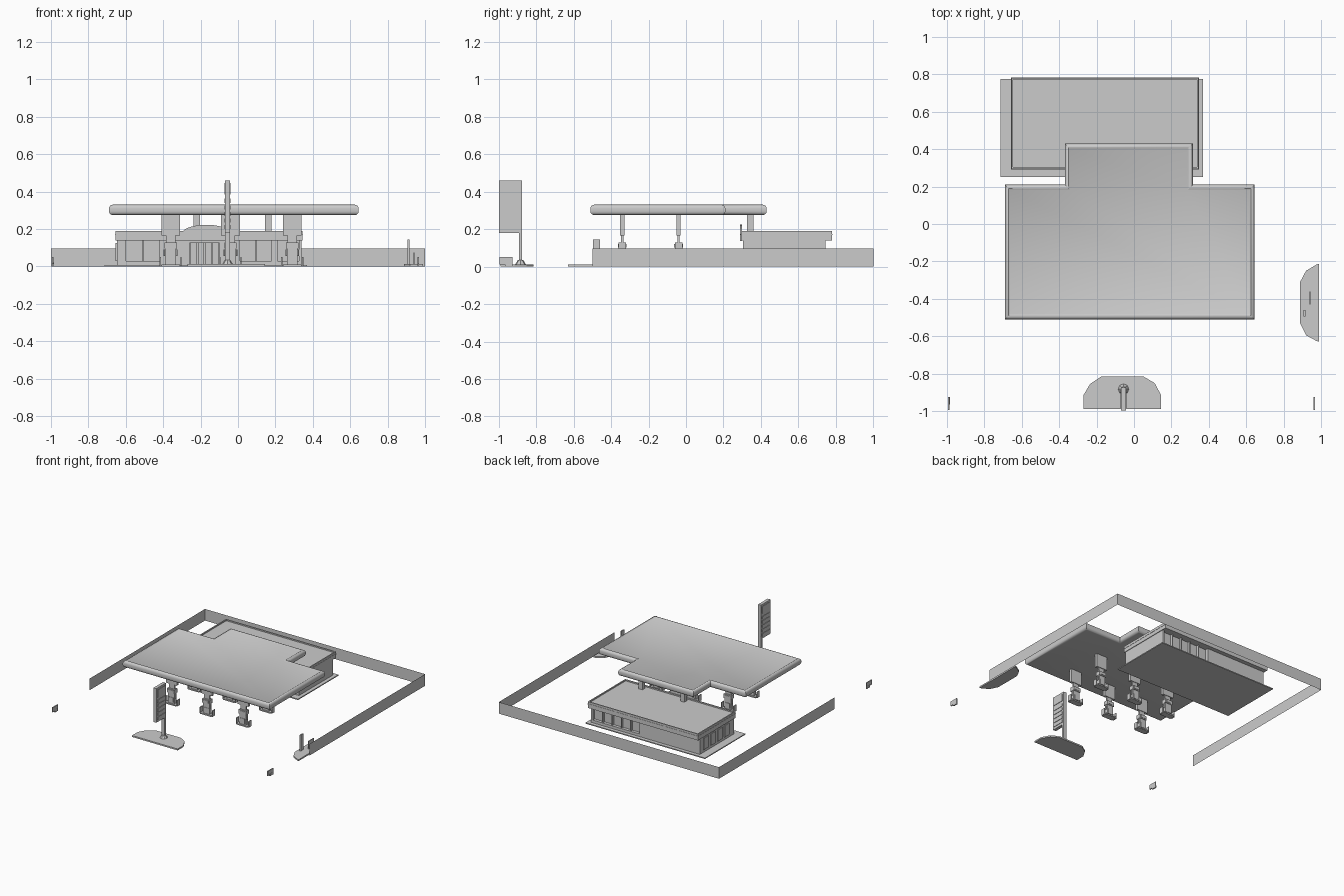
import bpy, bmesh, math

cube = bpy.data.objects.get("Cube")
if cube:
    bpy.data.objects.remove(cube, do_unlink=True)

grey = bpy.data.materials.new("plain grey")
grey.use_nodes = True
TONE = (0.6, 0.6, 0.6, 1)
grey.diffuse_color = TONE
grey.node_tree.nodes["Principled BSDF"].inputs["Base Color"].default_value = TONE


def finish(name, bm):
    mesh = bpy.data.meshes.new(name)
    bm.to_mesh(mesh)
    bm.free()
    mesh.materials.append(grey)
    obj = bpy.data.objects.new(name, mesh)
    bpy.context.collection.objects.link(obj)
    return obj


def prism(name, pts, lo, hi, axis="z", rim=0, sink=0):
    """Extrude an outline along z or y; optionally sink the far cap inside a rim."""
    def place(p, h):
        return (p[0], p[1], h) if axis == "z" else (p[0], h, p[1])
    bm = bmesh.new()
    face = bm.faces.new([bm.verts.new(place(p, lo)) for p in pts])
    ext = bmesh.ops.extrude_face_region(bm, geom=[face])["geom"]
    step = (0, 0, hi - lo) if axis == "z" else (0, hi - lo, 0)
    bmesh.ops.translate(bm, verts=[v for v in ext if isinstance(v, bmesh.types.BMVert)], vec=step)
    bmesh.ops.recalc_face_normals(bm, faces=bm.faces)
    if rim:
        cap = [f for f in ext if isinstance(f, bmesh.types.BMFace)]
        bmesh.ops.inset_region(bm, faces=cap, thickness=rim)
        low = bmesh.ops.extrude_face_region(bm, geom=cap)["geom"]
        bmesh.ops.translate(bm, verts=[v for v in low if isinstance(v, bmesh.types.BMVert)],
                            vec=(0, 0, -sink))
        bmesh.ops.delete(bm, geom=cap, context="FACES")
    return finish(name, bm)


def box(name, x0, x1, y0, y1, z0, z1, **kw):
    return prism(name, [(x0, y0), (x1, y0), (x1, y1), (x0, y1)], z0, z1, **kw)


def centred(name, x, y, w, d, z0, z1):
    return box(name, x - w / 2, x + w / 2, y - d / 2, y + d / 2, z0, z1)


def cylinder(name, x, y, r0, r1, z0, z1, sides=10):
    bm = bmesh.new()
    bmesh.ops.create_cone(bm, cap_ends=True, segments=sides, radius1=r0, radius2=r1, depth=z1 - z0)
    bmesh.ops.translate(bm, verts=bm.verts, vec=(x, y, (z0 + z1) / 2))
    return finish(name, bm)


# Boundary wall: one open sheet round three sides
bm = bmesh.new()
rows = [[bm.verts.new((x, y, z)) for x, y in ((-1, -0.5), (-1, 1), (1, 1), (1, -0.5))]
        for z in (0, 0.095)]
for i in range(3):
    bm.faces.new((rows[0][i], rows[0][i + 1], rows[1][i + 1], rows[1][i]))
finish("boundary_wall", bm)

# Canopy: T-shaped slab with a rounded edge
canopy = prism("canopy", [(-0.69, -0.51), (0.645, -0.51), (0.645, 0.21), (0.315, 0.21),
                          (0.315, 0.43), (-0.37, 0.43), (-0.37, 0.21), (-0.69, 0.21)], 0.275, 0.33)
bm = bmesh.new()
bm.from_mesh(canopy.data)
level = [e for e in bm.edges if abs(e.verts[0].co.z - e.verts[1].co.z) < 0.001]
bmesh.ops.bevel(bm, geom=level, offset=0.02, segments=4, profile=0.5, affect="EDGES")
top = [f for f in bm.faces if f.normal.z > 0.99]
bmesh.ops.inset_region(bm, faces=top, thickness=0.012, depth=-0.005)
bm.to_mesh(canopy.data)
bm.free()
bpy.context.view_layer.objects.active = canopy
canopy.select_set(True)
bpy.ops.object.shade_smooth_by_angle(angle=math.radians(35))
canopy.select_set(False)

# Rear canopy posts
for x in (-0.22, 0.162):
    centred("canopy_post", x, 0.343, 0.036, 0.036, 0.17, 0.28)

# Pump stations: six islands with pump, column and guards
for y in (-0.34, -0.04):
    for x in (-0.36, -0.04, 0.29):
        centred("pump_base", x, y, 0.1, 0.05, 0, 0.01)
        centred("pump_body", x, y, 0.058, 0.028, 0.01, 0.1)
        centred("pump_head", x, y, 0.066, 0.04, 0.095, 0.128)
        centred("column_panel", x, y, 0.1, 0.022, 0.165, 0.278)
        centred("column_stem", x, y, 0.05, 0.012, 0.125, 0.17)
        for side in (-1, 1):
            centred("pump_screen", x, y + side * 0.021, 0.045, 0.004, 0.102, 0.121)
            centred("pump_plate", x, y + side * 0.015, 0.042, 0.004, 0.02, 0.06)
            cylinder("nozzle", x + side * 0.033, y, 0.005, 0.005, 0.055, 0.09, 6)
            centred("pump_guard", x + side * 0.056, y, 0.006, 0.035, 0, 0.05)

# Shop: floor slab, walls, overhanging roof with sunken top
box("shop_slab", -0.715, 0.37, 0.25, 0.775, 0, 0.008)
box("shop_rear_core", -0.1, 0.33, 0.34, 0.72, 0.008, 0.14)
box("shop_left_end", 0.325, 0.34, 0.305, 0.745, 0.008, 0.14)
box("shop_main", -0.648, -0.1, 0.335, 0.745, 0.008, 0.14)
box("shop_rear_sill", -0.1, 0.33, 0.715, 0.745, 0.008, 0.03)
box("shop_roof", -0.655, 0.345, 0.295, 0.78, 0.138, 0.19, rim=0.012, sink=0.01)
box("shop_roof_trim", -0.657, 0.347, 0.292, 0.782, 0.168, 0.174)

# Front facade: solid piers, sills and glazing bars
for x0, x1 in ((-0.648, -0.6), (-0.42, -0.26), (-0.1, 0.01), (0.18, 0.21)):
    box("front_pier", x0, x1, 0.305, 0.342, 0.008, 0.14)
for x0, x1 in ((-0.6, -0.42), (0.01, 0.18), (0.21, 0.325)):
    box("front_sill", x0, x1, 0.305, 0.342, 0.008, 0.03)
    box("front_glazing_bar", (x0 + x1) / 2 - 0.004, (x0 + x1) / 2 + 0.004, 0.318, 0.342, 0.03, 0.14)
for i in range(4):
    x = -0.255 + i * 0.04
    box("entrance_door", x, x + 0.034, 0.322, 0.33, 0.008, 0.125)
box("entrance_lintel", -0.26, -0.1, 0.305, 0.342, 0.125, 0.14)

# Arched panel over the entrance
arch = [(-0.3, 0.135), (-0.04, 0.135)]
for i in range(13):
    a = math.pi * i / 12
    arch.append((-0.17 + 0.13 * math.cos(a), 0.175 + 0.048 * math.sin(a)))
prism("entrance_arch", arch, 0.287, 0.298, axis="y")

# Rear glazing bars and side window plates
for i in range(1, 5):
    x = -0.1 + i * 0.085
    box("rear_glazing_bar", x - 0.004, x + 0.004, 0.715, 0.74, 0.03, 0.14)
for i in range(4):
    y = 0.37 + i * 0.09
    box("side_window", -0.654, -0.646, y, y + 0.06, 0.03, 0.125)

# Price sign on its kerbed island
prism("sign_island", [(-0.27, -0.99), (0.145, -0.99), (0.145, -0.915), (0.11, -0.85), (0.05, -0.815),
                      (-0.175, -0.815), (-0.235, -0.855), (-0.27, -0.915)], 0, 0.012)
centred("sign_pole", -0.056, -0.883, 0.026, 0.018, 0.012, 0.2)
cylinder("sign_pole_foot", -0.056, -0.883, 0.03, 0.014, 0.01, 0.035, 8)
box("sign_panel", -0.069, -0.043, -0.998, -0.875, 0.18, 0.46)
for side in (-1, 1):
    x = -0.056 + side * 0.014
    box("sign_header", x - 0.003, x + 0.003, -0.985, -0.888, 0.385, 0.445)
    for i in range(5):
        z = 0.2 + i * 0.035
        box("price_row", x - 0.003, x + 0.003, -0.985, -0.888, z, z + 0.022)

# Side island with its service posts
prism("side_island", [(0.99, -0.63), (0.99, -0.213), (0.975, -0.217), (0.92, -0.25), (0.888, -0.31),
                      (0.888, -0.53), (0.92, -0.595), (0.975, -0.625)], 0, 0.012)
box("service_post", 0.907, 0.917, -0.495, -0.46, 0.012, 0.143)
box("service_board", 0.937, 0.943, -0.43, -0.36, 0.012, 0.075)

# Entry and exit markers at the front corners
for x in (-0.99, 0.964):
    box("corner_marker", x - 0.004, x + 0.004, -0.995, -0.925, 0.012, 0.05)
    box("corner_marker_foot", x - 0.005, x + 0.005, -0.965, -0.925, 0, 0.02)
